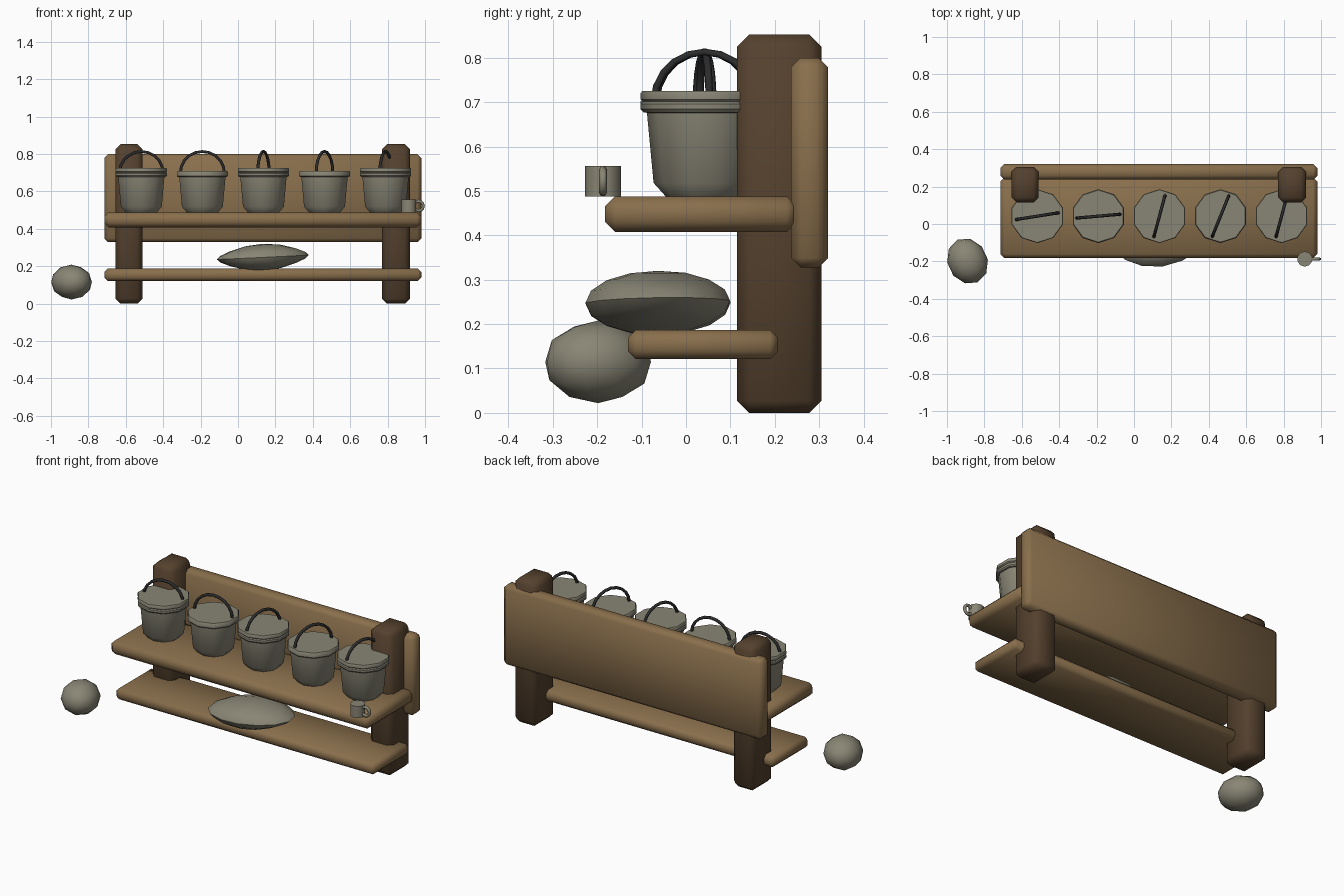
import bpy, bmesh, math
from mathutils import Vector, Matrix

if "Cube" in bpy.data.objects:
    bpy.data.objects.remove(bpy.data.objects["Cube"], do_unlink=True)


def material(name, rgb):
    m = bpy.data.materials.new(name)
    m.use_nodes = True
    m.diffuse_color = (*rgb, 1)
    m.node_tree.nodes["Principled BSDF"].inputs["Base Color"].default_value = (*rgb, 1)
    return m


LIGHT_WOOD = material("light wood", (0.25, 0.158, 0.072))
DARK_WOOD = material("dark wood", (0.09, 0.053, 0.027))
STONE = material("grey stone", (0.25, 0.238, 0.178))
IRON = material("black iron", (0.025, 0.025, 0.025))


def finish(name, bm, mat, angle=50):
    bmesh.ops.recalc_face_normals(bm, faces=bm.faces)
    mesh = bpy.data.meshes.new(name)
    bm.to_mesh(mesh)
    bm.free()
    mesh.materials.append(mat)
    obj = bpy.data.objects.new(name, mesh)
    bpy.context.collection.objects.link(obj)
    bpy.ops.object.select_all(action="DESELECT")
    obj.select_set(True)
    bpy.context.view_layer.objects.active = obj
    bpy.ops.object.shade_smooth_by_angle(angle=math.radians(angle))
    return obj


def beam(name, x, y, z, mat, bevel):
    """Chamfered box from (min, max) pairs."""
    bm = bmesh.new()
    bmesh.ops.create_cube(bm, size=1)
    for v in bm.verts:
        v.co = [(a + b) / 2 + c * (b - a) for (a, b), c in zip((x, y, z), v.co)]
    bmesh.ops.bevel(bm, geom=bm.edges[:], offset=bevel, segments=1, affect="EDGES")
    return finish(name, bm, mat)


def turned(name, centre, profile, sides, mat):
    """Closed solid turned about z from (radius, height) points."""
    bm = bmesh.new()
    rings = []
    for r, z in profile:
        angles = [math.pi / 2 + math.tau * i / sides for i in range(sides)]
        rings.append([bm.verts.new((centre[0] + r * math.cos(a),
                                    centre[1] + r * math.sin(a), z)) for a in angles])
    for low, high in zip(rings, rings[1:]):
        for i in range(sides):
            j = (i + 1) % sides
            bm.faces.new((low[i], low[j], high[j], high[i]))
    bm.faces.new(rings[0])
    bm.faces.new(rings[-1])
    return finish(name, bm, mat, 38)


def rod(name, points, radius, mat, cyclic=False):
    """Round bar following a path."""
    curve = bpy.data.curves.new(name, "CURVE")
    curve.dimensions = "3D"
    curve.bevel_depth = radius
    curve.bevel_resolution = 1
    curve.use_fill_caps = True
    spline = curve.splines.new("POLY")
    spline.points.add(len(points) - 1)
    for p, co in zip(spline.points, points):
        p.co = (*co, 1)
    spline.use_cyclic_u = cyclic
    curve.materials.append(mat)
    obj = bpy.data.objects.new(name, curve)
    bpy.context.collection.objects.link(obj)


# Wooden frame
SPAN = (-0.715, 0.98)
for side, x in (("right", (-0.655, -0.51)), ("left", (0.77, 0.92))):
    beam(side + "_post", x, (0.115, 0.305), (0, 0.852), DARK_WOOD, 0.027)
beam("back_board", SPAN, (0.237, 0.32), (0.328, 0.80), LIGHT_WOOD, 0.021)
beam("upper_shelf", SPAN, (-0.183, 0.25), (0.408, 0.488), LIGHT_WOOD, 0.023)
beam("lower_shelf", SPAN, (-0.131, 0.207), (0.121, 0.187), LIGHT_WOOD, 0.018)

# Buckets: alternate ones have a double rim
BUCKET_Y = 0.042
for i, turn in enumerate((9, 5, 75, 68, 75)):
    x = -0.517 + i * 0.3265
    body = [(0.088, 0.488), (0.115, 0.518), (0.13, 0.676)]
    if i % 2 == 0:
        rim = [(0.138, 0.677), (0.144, 0.684), (0.144, 0.696), (0.139, 0.701),
               (0.144, 0.706), (0.144, 0.72), (0.141, 0.725)]
    else:
        rim = [(0.138, 0.677), (0.144, 0.683), (0.144, 0.702), (0.139, 0.709)]
    turned(f"bucket_{i + 1}", (x, BUCKET_Y), body + rim, 10, STONE)
    # Arched carrying handle
    d = Vector((math.cos(math.radians(turn)), math.sin(math.radians(turn)), 0))
    base = Vector((x, BUCKET_Y, 0.70))
    arch = [base + d * 0.118 * math.cos(t) + Vector((0, 0, 0.113 * math.sin(t)))
            for t in (math.pi * k / 10 for k in range(11))]
    rod(f"bucket_handle_{i + 1}", arch, 0.0085, IRON)

# Cup on the shelf corner with a ring handle
turned("cup", (0.913, -0.187), [(0.041, 0.488), (0.041, 0.556)], 10, STONE)
ring = [(0.966 + 0.025 * math.cos(t), -0.187, 0.522 + 0.026 * math.sin(t))
        for t in (math.tau * k / 12 for k in range(12))]
rod("cup_handle", ring, 0.009, STONE, True)

# Sack with flattened, slightly raised ends
bm = bmesh.new()
bmesh.ops.create_uvsphere(bm, u_segments=14, v_segments=8, radius=1)
for v in bm.verts:
    x, y, z = v.co
    thin = 1 - 0.45 * x * x
    v.co = (x * 0.25, y * 0.165, z * thin * 0.072 + 0.012 * x)
bm.transform(Matrix.Translation((0.133, -0.063, 0.248)) @ Matrix.Rotation(math.radians(8), 4, "Z"))
finish("sack", bm, STONE)

# Rounded boulder beside the shelves
bm = bmesh.new()
bmesh.ops.create_icosphere(bm, subdivisions=2, radius=1)
bm.transform(Matrix.Translation((-0.89, -0.198, 0.115))
             @ Matrix.Rotation(math.radians(25), 4, "Z")
             @ Matrix.Diagonal((0.107, 0.126, 0.093, 1)))
finish("boulder", bm, STONE)
